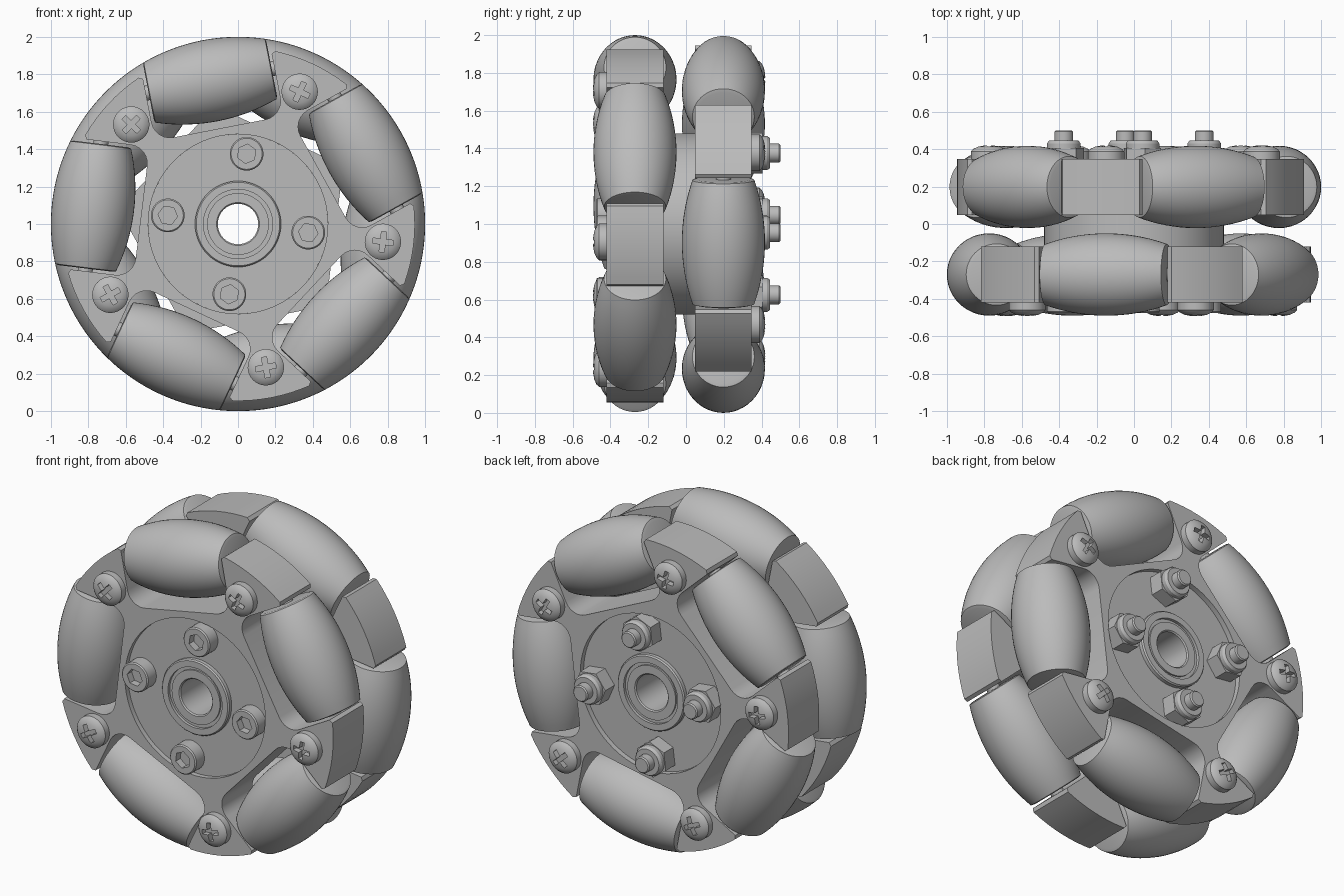
import bpy, bmesh
from math import sin, cos, pi, radians, sqrt, asin
from mathutils import Matrix, Vector

cube = bpy.data.objects.get("Cube")
if cube:
    bpy.data.objects.remove(cube, do_unlink=True)

grey = bpy.data.materials.new("plain_grey")
grey.use_nodes = True
grey.diffuse_color = (0.5, 0.5, 0.5, 1)
grey.node_tree.nodes["Principled BSDF"].inputs["Base Color"].default_value = (0.5, 0.5, 0.5, 1)

R = 0.945          # outer radius of the blocks
AXLE = 0.78        # distance of roller axles and screws from the centre
HUB = 0.48         # radius of the hub
HALF = 0.35        # half length of a roller pocket


def finish(name, bm):
    bmesh.ops.recalc_face_normals(bm, faces=bm.faces)
    mesh = bpy.data.meshes.new(name)
    bm.to_mesh(mesh)
    bm.free()
    mesh.materials.append(grey)
    obj = bpy.data.objects.new(name, mesh)
    bpy.context.collection.objects.link(obj)
    return obj


def lathe(name, profile, closed=False, steps=48):
    """Turn (radius, y) points around the y axis."""
    bm = bmesh.new()
    vs = [bm.verts.new((r, y, 0)) for r, y in profile]
    es = [bm.edges.new(p) for p in zip(vs, vs[1:])]
    if closed:
        es.append(bm.edges.new((vs[-1], vs[0])))
    bmesh.ops.spin(bm, geom=vs + es, cent=(0, 0, 0), axis=(0, 1, 0), angle=2 * pi, steps=steps)
    bmesh.ops.remove_doubles(bm, verts=bm.verts, dist=0.0005)
    return finish(name, bm)


def prism(name, loops, y0, y1):
    """Extrude (x, z) outlines along y; later loops are holes."""
    bm = bmesh.new()
    edges = []
    for loop in loops:
        vs = [bm.verts.new((x, y0, z)) for x, z in loop]
        edges += [bm.edges.new((vs[i - 1], v)) for i, v in enumerate(vs)]
    bmesh.ops.triangle_fill(bm, edges=edges, use_beauty=True, normal=(0, -1, 0))
    out = bmesh.ops.extrude_face_region(bm, geom=bm.faces[:])
    moved = [g for g in out["geom"] if isinstance(g, bmesh.types.BMVert)]
    bmesh.ops.translate(bm, verts=moved, vec=(0, y1 - y0, 0))
    return finish(name, bm)


def ring(radius, n):
    return [(radius * cos(2 * pi * i / n), radius * sin(2 * pi * i / n)) for i in range(n)]


def cut(target, cutter):
    mod = target.modifiers.new("cut", "BOOLEAN")
    mod.operation, mod.solver, mod.object = "DIFFERENCE", "EXACT", cutter
    bpy.context.view_layer.objects.active = target
    bpy.ops.object.modifier_apply(modifier=mod.name)
    bpy.data.objects.remove(cutter, do_unlink=True)


def place(source, angle, radius, y, flip=False):
    """Copy a part to a polar position around the wheel axis."""
    obj = bpy.data.objects.new(source.name.split(".")[0], source.data)
    bpy.context.collection.objects.link(obj)
    m = Matrix.Translation((0, 0, 1)) @ Matrix.Rotation(-radians(angle), 4, "Y")
    m = m @ Matrix.Translation((radius, y, 0))
    obj.matrix_world = m @ Matrix.Rotation(pi, 4, "X") if flip else m


# Wheel disc outline: five rounded pockets with blocks between them
def disc_outline():
    pts = []
    top = sqrt(R * R - HALF * HALF)
    fillet, floor = 0.1, 0.52
    for k in range(5):
        a = radians(72 * k)
        half = [(top - 0.02, HALF)]
        for i in range(7):
            b = pi / 2 * i / 6
            half.append((floor + fillet * (1 - cos(pi / 2 - b)),
                         HALF - fillet * (1 - sin(pi / 2 - b))))
        pocket = [(r, -t) for r, t in half] + half[::-1]
        pts += [(r * cos(a) - t * sin(a), r * sin(a) + t * cos(a)) for r, t in pocket]
        start = asin(HALF / R) + 0.025
        span = radians(72) - 2 * start
        pts += [(R * cos(a + start + span * i / 8), R * sin(a + start + span * i / 8))
                for i in range(9)]
    return pts


disc = prism("wheel_disc", [disc_outline(), ring(HUB, 64)], -0.15, 0.15)

# Barrel roller whose side follows the wheel's rim
barrel = [(0, -0.335), (0.145, -0.335)]
for i in range(17):
    t = -0.33 + 0.66 * i / 16
    barrel.append((sqrt(1 - t * t) - AXLE, t))
barrel += [(0.145, 0.335), (0, 0.335)]
roller = lathe("roller", barrel)
axle = lathe("roller_axle", [(0, -0.38), (0.04, -0.38), (0.04, 0.38), (0, 0.38)], steps=20)
for part in (roller, axle):
    part.data.transform(Matrix.Rotation(pi / 2, 4, "X"))

# Domed cross-slot screw, facing the front
screw = lathe("cross_screw", [(0, 0.01), (0.097, 0.01), (0.097, -0.04), (0.085, -0.053),
                              (0.06, -0.065), (0.03, -0.071), (0, -0.073)], steps=40)
w, l = 0.014, 0.055
cross = [(l, -w), (l, w), (w, w), (w, l), (-w, l), (-w, w),
         (-l, w), (-l, -w), (-w, -w), (-w, -l), (w, -l), (w, -w)]
cut(screw, prism("slot_cutter", [cross], -0.1, -0.035))

# Socket bolt head, and lock nut with the stud end
bolt = lathe("socket_bolt", [(0, 0.01), (0.09, 0.01), (0.09, -0.078),
                             (0.083, -0.085), (0, -0.085)], steps=40)
cut(bolt, prism("socket_cutter", [ring(0.052, 6)], -0.12, -0.04))
nut = prism("lock_nut", [ring(0.108, 6)], -0.01, 0.09)
collar = lathe("nut_collar", [(0, 0.08), (0.09, 0.08), (0.09, 0.115), (0.08, 0.13),
                              (0.05, 0.13), (0.05, 0.178), (0.043, 0.185), (0, 0.185)], steps=32)

# Two staggered roller rows: disc, rollers, axles and screws
for y, first, back in ((-0.27, 29, False), (0.198, 65, True)):
    place(disc, first, 0, y)
    for k in range(5):
        a = first + 72 * k
        place(roller, a, AXLE, y)
        place(axle, a, AXLE, y)
        place(screw, a + 36, AXLE, y + (0.15 if back else -0.15), back)

# Four bolts through the hub
for k in range(4):
    a = -7 + 90 * k
    place(bolt, a, 0.378, -0.39)
    place(nut, a, 0.378, 0.315)
    place(collar, a, 0.378, 0.315)

for part in (disc, roller, axle, screw, bolt, nut, collar):
    bpy.data.objects.remove(part, do_unlink=True)

# Hub with recessed faces and stepped bearing rings at both ends
face = [(HUB, 0), (0.23, 0), (0.23, 0.022), (0.223, 0.03), (0.185, 0.03), (0.185, 0.012),
        (0.165, 0.012), (0.165, 0.022), (0.115, 0.022), (0.108, 0.015)]
profile = [(r, -0.39 - d) for r, d in face] + [(r, 0.315 + d) for r, d in reversed(face)]
hub = lathe("hub", profile, closed=True, steps=64)
hub.location.z = 1

# Smooth shading with sharp edges kept
bpy.ops.object.select_all(action="DESELECT")
for obj in bpy.context.scene.objects:
    if obj.type == "MESH":
        obj.select_set(True)
bpy.context.view_layer.objects.active = hub
bpy.ops.object.shade_smooth_by_angle(angle=radians(30))
